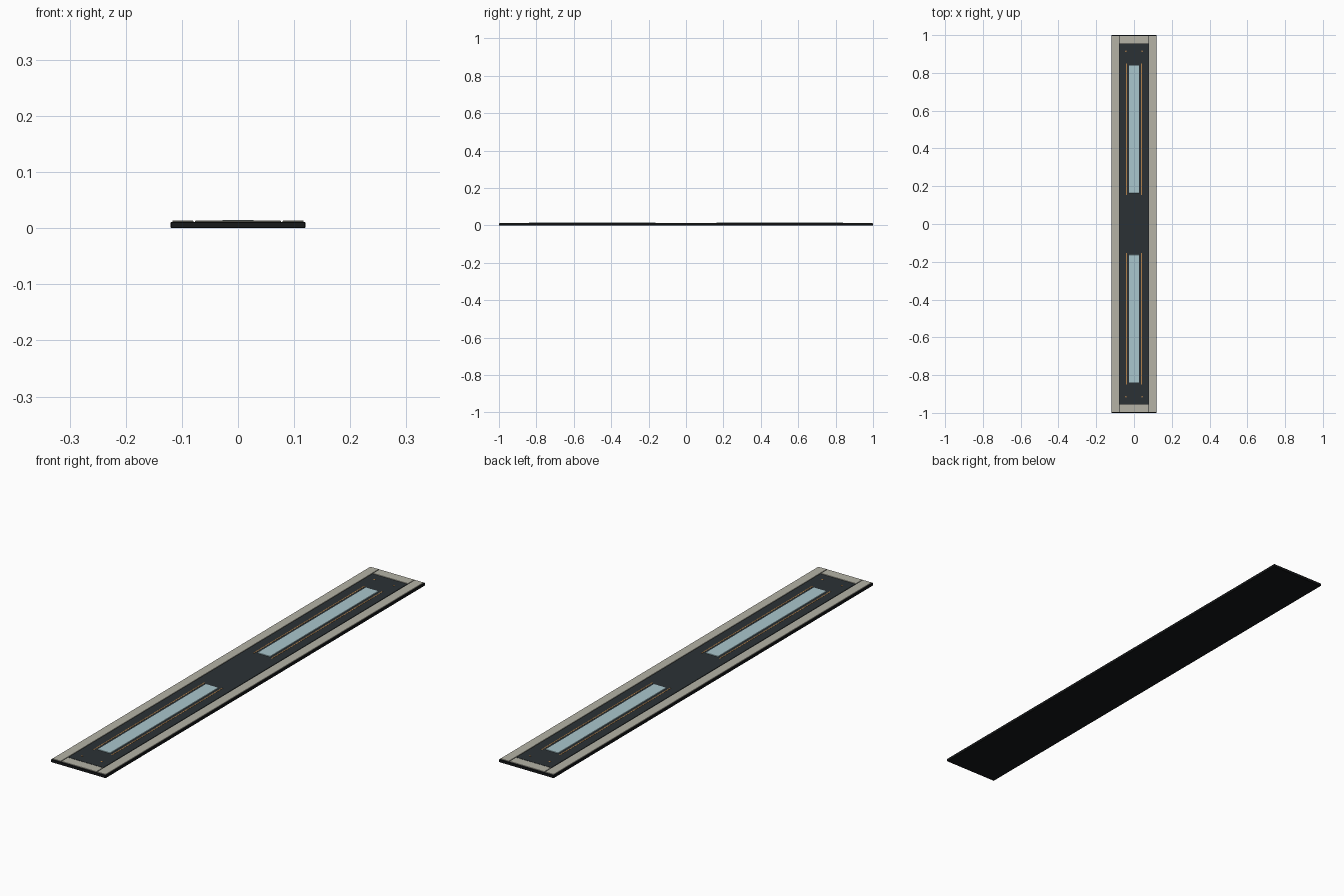
import bpy, bmesh

if "Cube" in bpy.data.objects:
    bpy.data.objects.remove(bpy.data.objects["Cube"])


def material(name, rgb):
    m = bpy.data.materials.new(name)
    m.diffuse_color = (*rgb, 1)
    m.use_nodes = True
    m.node_tree.nodes["Principled BSDF"].inputs["Base Color"].default_value = m.diffuse_color
    return m


BLACK = material("black_rubber", (0.008, 0.009, 0.010))
DARK = material("dark_panel", (0.024, 0.031, 0.036))
STONE = material("pale_trim", (0.46, 0.45, 0.38))
GLASS = material("pale_glass", (0.40, 0.57, 0.61))
COPPER = material("copper", (0.45, 0.22, 0.07))


def box(name, x, y, z, mat, bevel=0.0):
    """Box from (min, max) ranges, with an optional chamfer."""
    bm = bmesh.new()
    bmesh.ops.create_cube(bm, size=1)
    for v in bm.verts:
        v.co = [r[0] if c < 0 else r[1] for c, r in zip(v.co, (x, y, z))]
    mesh = bpy.data.meshes.new(name)
    bm.to_mesh(mesh)
    bm.free()
    mesh.materials.append(mat)
    ob = bpy.data.objects.new(name, mesh)
    bpy.context.collection.objects.link(ob)
    if bevel:
        mod = ob.modifiers.new("chamfer", 'BEVEL')
        mod.width = bevel
        mod.segments = 1
    return ob


def span(sign, a, b):
    return tuple(sorted((sign * a, sign * b)))


# Base slab
box("base_slab", (-0.12, 0.12), (-1, 1), (0, 0.0115), BLACK, 0.0012)

# Recessed dark centre panel
box("centre_panel", (-0.0765, 0.0765), (-0.953, 0.953), (0.011, 0.0128), DARK, 0.0005)

for sx, side in ((-1, "left"), (1, "right")):
    # Long side trims
    box(f"{side}_trim", span(sx, 0.0795, 0.117), (-0.996, 0.996), (0.011, 0.0135), STONE, 0.0006)

for sy, end in ((-1, "front"), (1, "back")):
    # End trim between the side trims
    box(f"{end}_end_trim", (-0.0765, 0.0765), span(sy, 0.955, 0.996), (0.011, 0.0135), STONE, 0.0006)
    # Glass strip
    box(f"{end}_glass_strip", (-0.0275, 0.0275), span(sy, 0.162, 0.84), (0.012, 0.0148), GLASS, 0.0008)
    for sx, side in ((-1, "left"), (1, "right")):
        # Copper inlay lines
        box(f"{end}_{side}_inlay", span(sx, 0.0375, 0.0415), span(sy, 0.153, 0.849),
            (0.012, 0.0134), COPPER)
        # Small screws
        bpy.ops.mesh.primitive_cylinder_add(vertices=12, radius=0.004, depth=0.0016,
                                            location=(sx * 0.043, sy * 0.915, 0.0127))
        screw = bpy.context.object
        screw.name = f"{end}_{side}_screw"
        screw.data.materials.append(COPPER)
